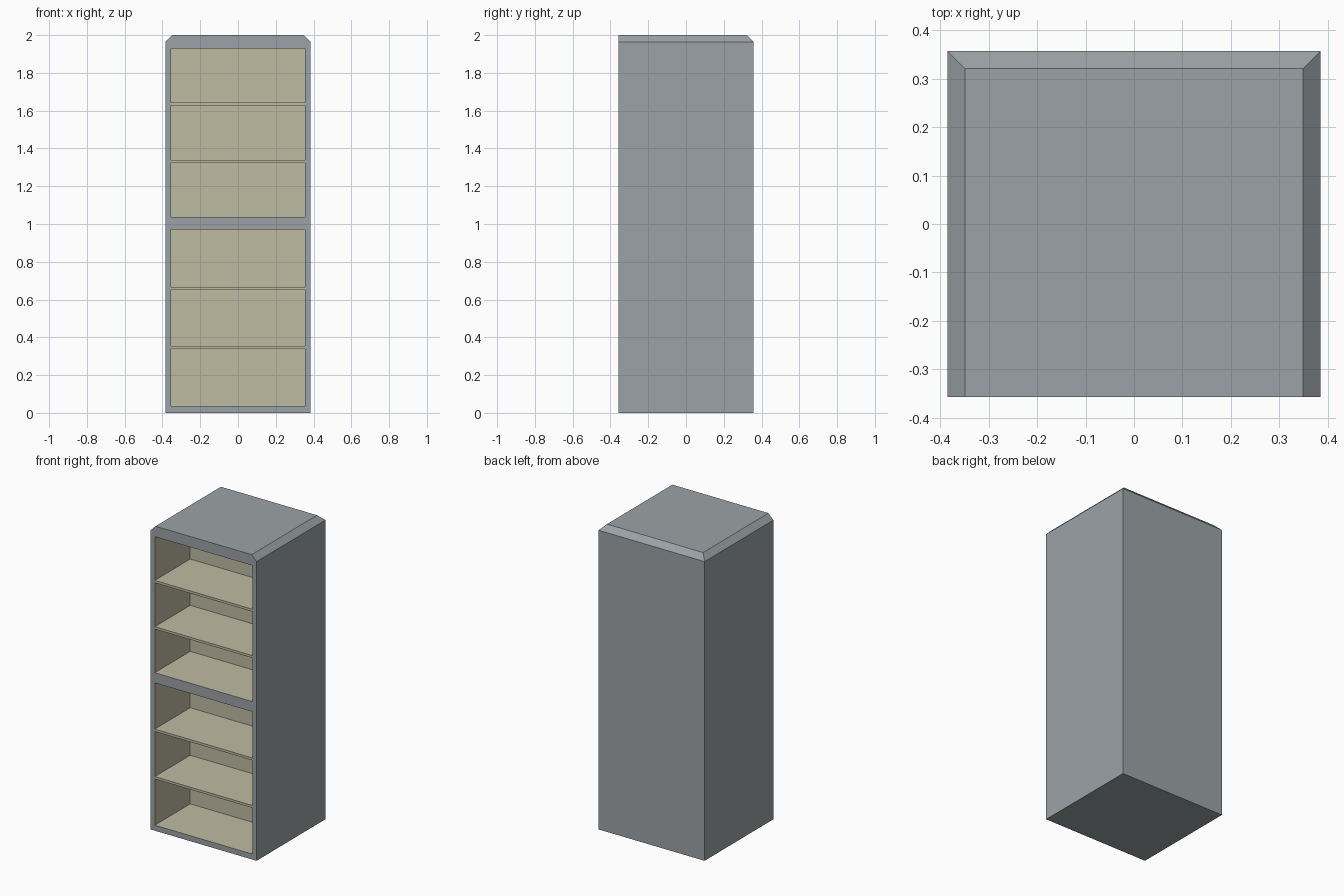
import bpy, bmesh
from mathutils import Vector

if "Cube" in bpy.data.objects:
    bpy.data.objects.remove(bpy.data.objects["Cube"])

W, D, H = 0.385, 0.357, 2.0      # half width, half depth, height
CH = 0.036                       # top chamfer
OPEN = 0.354                     # half width of the openings
DEPTH = 0.367                    # depth of the shelf bays
BAYS = [(0.036, 0.97), (1.037, 1.93)]
SHELVES = [0.347, 0.659, 1.331, 1.635]


def material(name, rgb):
    m = bpy.data.materials.new(name)
    m.diffuse_color = (*rgb, 1.0)
    m.use_nodes = True
    m.node_tree.nodes["Principled BSDF"].inputs["Base Color"].default_value = m.diffuse_color
    return m


grey = material("grey_metal", (0.33, 0.365, 0.38))
tan = material("tan_lining", (0.52, 0.50, 0.36))


def finish(bm, name, mats):
    bmesh.ops.recalc_face_normals(bm, faces=bm.faces[:])
    me = bpy.data.meshes.new(name)
    bm.to_mesh(me)
    bm.free()
    for m in mats:
        me.materials.append(m)
    ob = bpy.data.objects.new(name, me)
    bpy.context.collection.objects.link(ob)
    return ob


def add_box(bm, lo, hi):
    vs = bmesh.ops.create_cube(bm, size=1.0)["verts"]
    for v in vs:
        v.co = Vector([a + (c + 0.5) * (b - a) for a, b, c in zip(lo, hi, v.co)])


# Cabinet body, chamfered at the top on the sides and back
bm = bmesh.new()
add_box(bm, (-W, -D, 0), (W, D, H - CH))
top = max(bm.faces, key=lambda f: f.calc_center_median().z)
top = bmesh.ops.extrude_discrete_faces(bm, faces=[top])["faces"][0]
for v in top.verts:
    v.co.z = H
    v.co.x *= (W - CH) / W
    if v.co.y > 0:
        v.co.y -= CH


# Split the front and push the two bays inward
def front_faces():
    return [f for f in bm.faces if all(v.co.y < -D + 1e-4 for v in f.verts)]


cuts = [((x, 0, 0), (1, 0, 0)) for x in (-OPEN, OPEN)]
cuts += [((0, 0, z), (0, 0, 1)) for bay in BAYS for z in bay]
for co, no in cuts:
    fs = front_faces()
    geom = list({g for f in fs for g in (*f.verts, *f.edges)}) + fs
    bmesh.ops.bisect_plane(bm, geom=geom, plane_co=co, plane_no=no)


def in_bay(f):
    c = f.calc_center_median()
    return abs(c.x) < OPEN + 1e-3 and any(a - 1e-3 < c.z < b + 1e-3 for a, b in BAYS)


bays = [f for f in front_faces() if in_bay(f)]
for f in bmesh.ops.extrude_discrete_faces(bm, faces=bays)["faces"]:
    for v in f.verts:
        v.co.y += DEPTH

# Bay linings are tan
for f in bm.faces:
    y = f.calc_center_median().y
    f.material_index = int(in_bay(f) and -D + 0.01 < y < -D + DEPTH + 0.01)
finish(bm, "cabinet_body", [grey, tan])

# Shelves, flush with the front
bm = bmesh.new()
for z in SHELVES:
    add_box(bm, (-OPEN, -D, z - 0.008), (OPEN, -D + DEPTH, z + 0.008))
finish(bm, "shelves", [tan])
